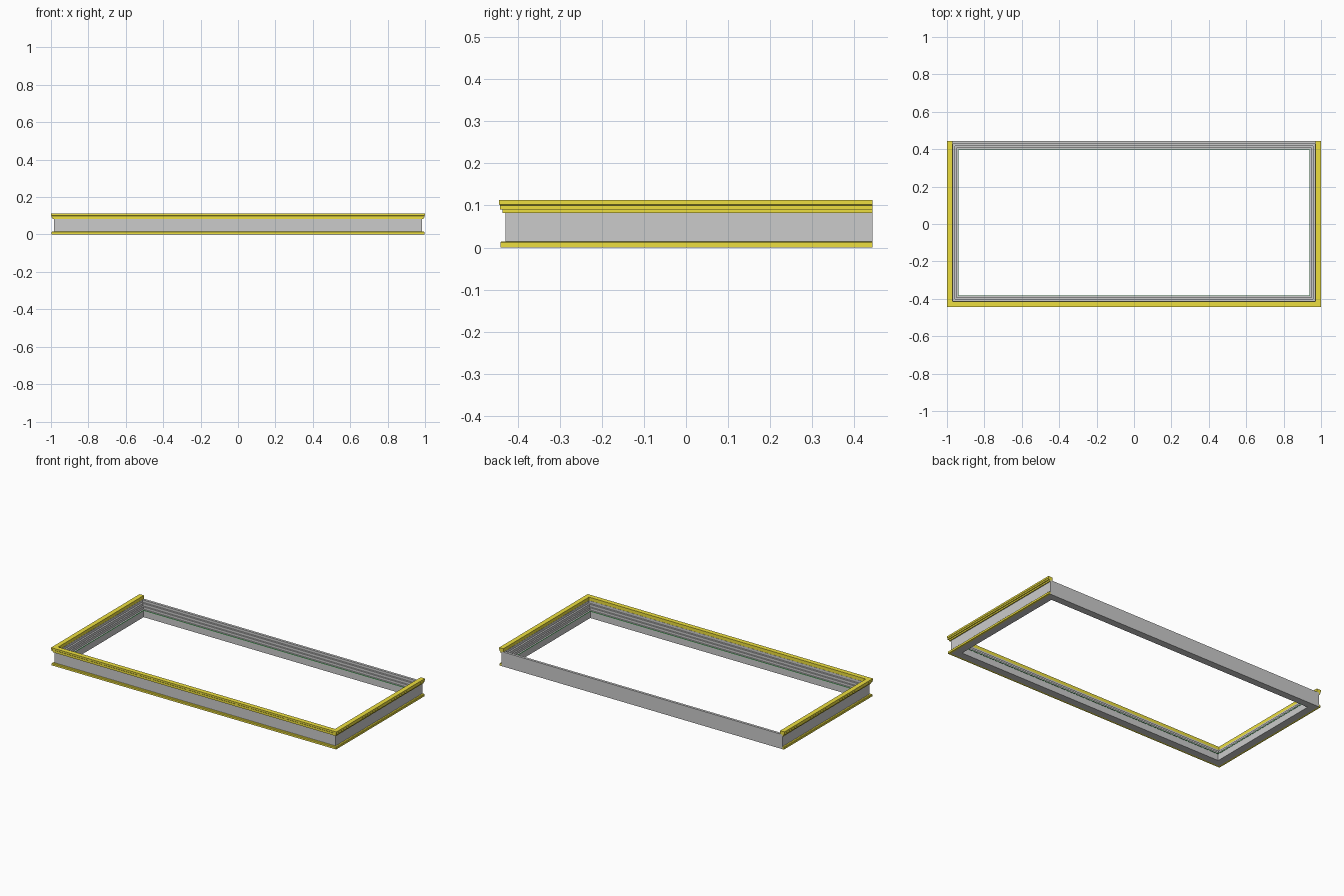
import bpy, bmesh

if "Cube" in bpy.data.objects:
    bpy.data.objects.remove(bpy.data.objects["Cube"])

# Outer wall planes of the frame body
HALF_X, FRONT, BACK = 0.985, -0.429, 0.443


def material(name, rgb):
    m = bpy.data.materials.new(name)
    m.diffuse_color = (*rgb, 1)
    m.use_nodes = True
    m.node_tree.nodes["Principled BSDF"].inputs["Base Color"].default_value = m.diffuse_color
    return m


def sweep(name, profile, closed, mat=None):
    """Mitred sweep of an (inset, height) profile around the frame.
    Open sweeps cover left, front and right only, ending flush at the back."""
    bm = bmesh.new()
    rings = []
    for sx, at_back in ((-1, True), (-1, False), (1, False), (1, True)):
        ring = []
        for d, z in profile:
            y = (BACK - d if closed else BACK) if at_back else FRONT + d
            ring.append(bm.verts.new((sx * (HALF_X - d), y, z)))
        rings.append(ring)
    n = len(profile)
    for i in range(4 if closed else 3):
        a, b = rings[i], rings[(i + 1) % 4]
        for j in range(n):
            k = (j + 1) % n
            bm.faces.new((a[j], a[k], b[k], b[j]))
    if not closed:
        bm.faces.new(rings[0])
        bm.faces.new(rings[3])
    bmesh.ops.recalc_face_normals(bm, faces=bm.faces)
    me = bpy.data.meshes.new(name)
    bm.to_mesh(me)
    bm.free()
    ob = bpy.data.objects.new(name, me)
    bpy.context.collection.objects.link(ob)
    if mat:
        me.materials.append(mat)
    return ob


yellow = material("yellow_trim", (0.85, 0.74, 0.05))
green = material("green_seal", (0.1, 0.6, 0.15))

# Grey body with a stepped inner side
sweep("frame_body", [(0, 0), (0.045, 0), (0.045, 0.045), (0.036, 0.045),
                     (0.036, 0.060), (0.027, 0.060), (0.027, 0.076),
                     (0.016, 0.076), (0.016, 0.092), (0, 0.092)], True)

# Stepped top moulding on three sides
sweep("top_moulding", [(0, 0.082), (-0.007, 0.082), (-0.007, 0.091),
                       (-0.013, 0.091), (-0.013, 0.100), (-0.015, 0.102),
                       (-0.015, 0.113), (0.015, 0.113), (0.015, 0.092),
                       (0, 0.092)], False, yellow)

# Base moulding on three sides
sweep("base_moulding", [(0, 0), (-0.012, 0), (-0.012, 0.012),
                        (-0.009, 0.015), (0, 0.015)], False, yellow)

# Thin seal around the inner lip
sweep("inner_seal", [(0.045, 0.041), (0.0465, 0.041), (0.0465, 0.045),
                     (0.045, 0.045)], True, green)
